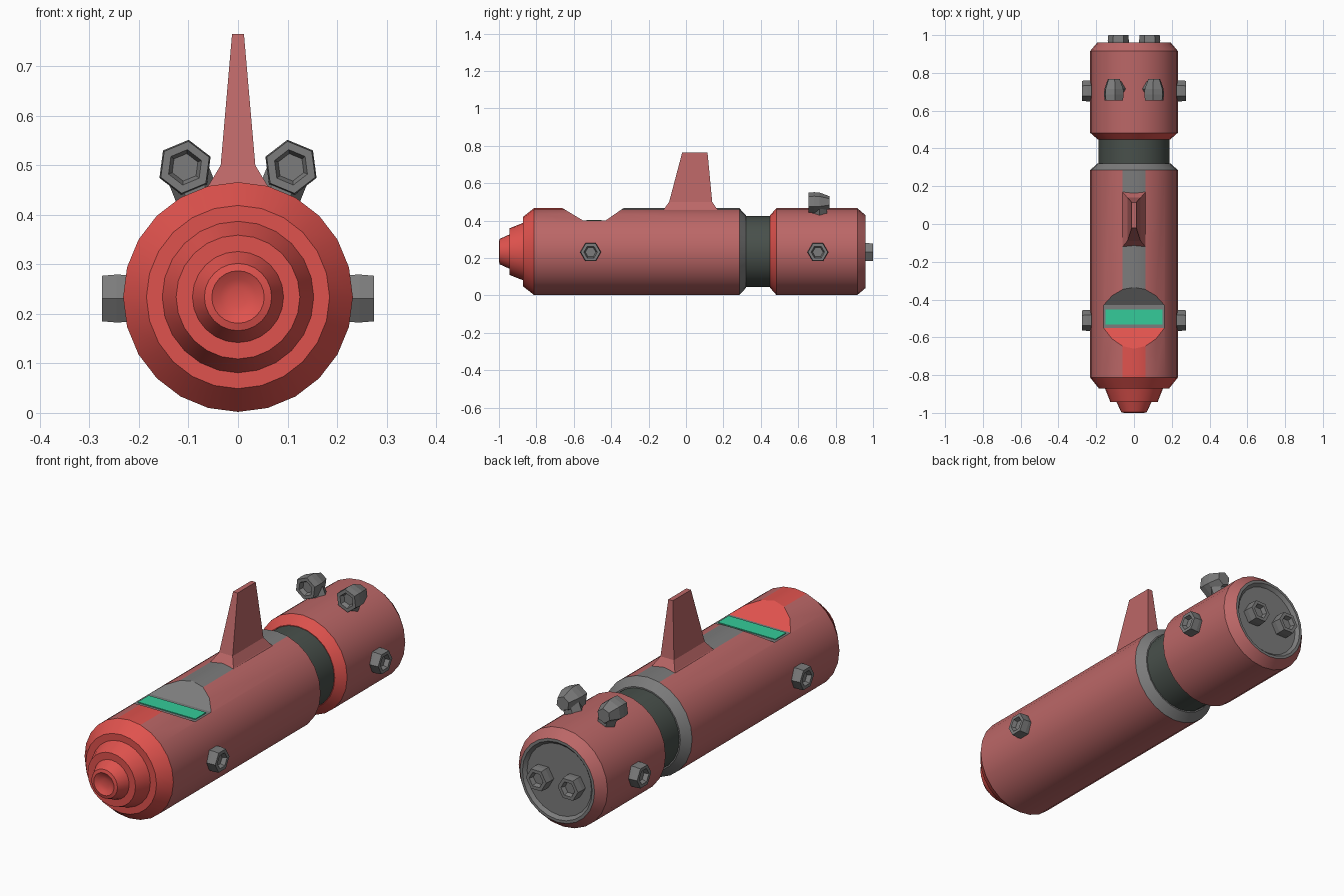
import bpy, bmesh, math
from mathutils import Matrix, Vector

if "Cube" in bpy.data.objects:
    bpy.data.objects.remove(bpy.data.objects["Cube"])

R, CZ = 0.232, 0.234   # hull radius and axis height


def material(name, rgb):
    m = bpy.data.materials.new(name)
    m.diffuse_color = (*rgb, 1)
    m.use_nodes = True
    m.node_tree.nodes["Principled BSDF"].inputs["Base Color"].default_value = m.diffuse_color
    return m


MUTED = material("muted red", (0.50, 0.135, 0.135))
BRIGHT = material("bright red", (0.74, 0.085, 0.075))
GREY = material("grey metal", (0.20, 0.20, 0.20))
DARK = material("dark joint", (0.065, 0.08, 0.07))
GREEN = material("green glass", (0.035, 0.60, 0.32))


def loft(name, rings, mats, matrix=Matrix(), smooth=False):
    """Skin a list of equal-length point rings and cap both ends."""
    bm = bmesh.new()
    loops = [[bm.verts.new(matrix @ Vector(p)) for p in ring] for ring in rings]
    n = len(loops[0])
    for a, b in zip(loops, loops[1:]):
        for i in range(n):
            j = (i + 1) % n
            bm.faces.new((a[i], a[j], b[j], b[i]))
    bm.faces.new(loops[0])
    bm.faces.new(loops[-1])
    bmesh.ops.recalc_face_normals(bm, faces=bm.faces[:])
    me = bpy.data.meshes.new(name)
    bm.to_mesh(me)
    bm.free()
    ob = bpy.data.objects.new(name, me)
    bpy.context.collection.objects.link(ob)
    for m in mats:
        me.materials.append(m)
    if smooth:
        smooth_object(ob)
    return ob


def activate(ob):
    bpy.ops.object.select_all(action='DESELECT')
    ob.select_set(True)
    bpy.context.view_layer.objects.active = ob


def smooth_object(ob):
    activate(ob)
    bpy.ops.object.shade_smooth_by_angle(angle=math.radians(22))


def lathe(name, profile, mats, sides=24, phase=0.0, matrix=None, smooth=False):
    """Revolve (y, radius) points about the local Y axis."""
    angles = [phase + math.tau * i / sides for i in range(sides)]
    rings = [[(r * math.sin(a), y, r * math.cos(a)) for a in angles]
             for y, r in profile]
    return loft(name, rings, mats, matrix or Matrix.Translation((0, 0, CZ)), smooth)


def rect(x, y0, y1, z):
    return [(-x, y0, z), (x, y0, z), (x, y1, z), (-x, y1, z)]


# Front hull with stepped nose
hull = lathe("front_hull", [
    (-0.985, 0.02), (-0.99, 0.036), (-1.0, 0.053), (-0.996, 0.068),
    (-0.943, 0.092), (-0.943, 0.125), (-0.872, 0.153), (-0.872, 0.185),
    (-0.813, R), (0.285, R), (0.32, 0.195)], [MUTED, BRIGHT, GREY])

# Cockpit notch cut into the top
notch = [(-0.55, 0.40), (-0.43, 0.40), (-0.24, 0.532), (-0.77, 0.532)]
cutter = loft("notch_cutter", [[(x, y, z) for y, z in notch] for x in (-0.3, 0.3)], [])
cutter.hide_render = True
mod = hull.modifiers.new("notch", 'BOOLEAN')
mod.operation = 'DIFFERENCE'
mod.solver = 'EXACT'
mod.object = cutter
activate(hull)
bpy.ops.object.modifier_apply(modifier=mod.name)
bpy.data.objects.remove(cutter)

# Hull colours: bright nose, top stripe changing at the cockpit, grey rear edge
for f in hull.data.polygons:
    c, n = f.center, f.normal
    if c.y < -0.82:
        f.material_index = 1
    elif c.y > 0.29:
        f.material_index = 2
    elif n.z > 0.6 and abs(n.x) < 0.2:
        f.material_index = 1 if c.y < -0.55 else 2
    else:
        f.material_index = 0
smooth_object(hull)

# Cockpit window
loft("window", [rect(0.15, -0.533, -0.452, z) for z in (0.397, 0.404)], [GREEN])

# Joint between the two hull sections
lathe("joint", [(0.30, 0.189), (0.47, 0.189)], [DARK], smooth=True)

# Rear hull with bright front edge and recessed grey end
rear = lathe("rear_hull", [
    (0.448, 0.192), (0.483, R), (0.916, R), (0.96, 0.195),
    (0.96, 0.182), (0.945, 0.168)], [MUTED, BRIGHT, GREY])
for f in rear.data.polygons:
    if f.center.y < 0.48:
        f.material_index = 1
    elif f.center.y > 0.943:
        f.material_index = 2
smooth_object(rear)

# Dorsal fin with flared foot
loft("fin", [rect(0.066, -0.125, 0.175, 0.452), rect(0.058, -0.117, 0.166, 0.462),
             rect(0.035, -0.09, 0.14, 0.50), rect(0.012, -0.02, 0.115, 0.765)], [MUTED])


# Hexagonal thrusters, hollow at the outer end
def thruster(name, matrix, phase, depth=0.06, back=()):
    lathe(name, [*back, (0, 0.054), (depth * 0.5, 0.056), (depth, 0.053),
                 (depth, 0.036), (depth - 0.02, 0.028)],
          [GREY], 6, phase, matrix)


for s, side in ((1, "right"), (-1, "left")):
    turn = Matrix.Rotation(-s * math.pi / 2, 4, 'Z')
    for y, where in ((-0.51, "front"), (0.705, "rear")):
        thruster(f"{side}_{where}_thruster",
                 Matrix.Translation((s * 0.215, y, 0.231)) @ turn, math.pi / 2)
    thruster(f"{side}_main_thruster",
             Matrix.Translation((s * 0.083, 0.94, 0.231)), math.pi / 2)
    # Forward-facing top nozzle with a stub foot
    thruster(f"{side}_top_nozzle",
             Matrix.Translation((s * 0.107, 0.715, 0.496)) @ Matrix.Rotation(math.pi, 4, 'Z'),
             s * math.radians(7.5), back=[(-0.052, 0.034)])
    lathe(f"{side}_nozzle_foot", [(0.19, 0.044), (0.27, 0.044)], [GREY], 6, math.pi / 6,
          Matrix.Translation((0, 0.715, CZ)) @ Matrix.Rotation(s * math.radians(22), 4, 'Y')
          @ Matrix.Rotation(math.pi / 2, 4, 'X'))
